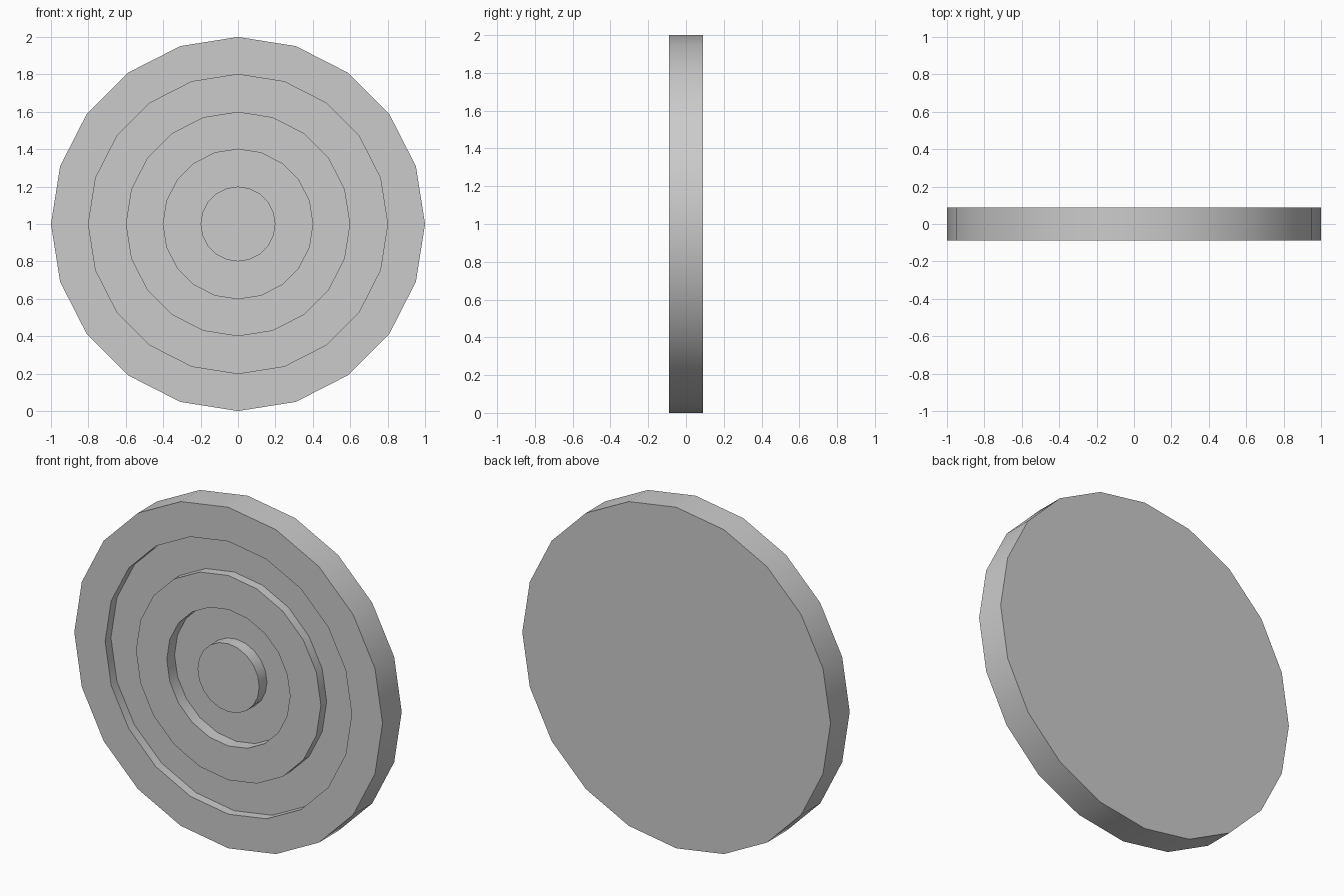
import bpy, bmesh, math

SIDES = 20
HALF = 0.089      # half the thickness
WIDE_GROOVE = 0.054
INNER_GROOVE = 0.072

cube = bpy.data.objects.get("Cube")
if cube:
    bpy.data.objects.remove(cube, do_unlink=True)

grey = bpy.data.materials.new("plain_grey")
grey.use_nodes = True
colour = (0.6, 0.6, 0.6, 1.0)
grey.diffuse_color = colour
grey.node_tree.nodes["Principled BSDF"].inputs["Base Color"].default_value = colour


def ring(bm, radius, y):
    """One polygon of vertices around the disc's axis."""
    return [bm.verts.new((radius * math.sin(a), y, 1 + radius * math.cos(a)))
            for a in (2 * math.pi * i / SIDES for i in range(SIDES))]


# Profile from the raised centre, over two grooves and the rim, to the back
front = -HALF
profile = [
    (0.2, front), (0.2, front + INNER_GROOVE),
    (0.4, front + INNER_GROOVE), (0.4, front),
    (0.6, front), (0.6, front + WIDE_GROOVE),
    (0.8, front + WIDE_GROOVE), (0.8, front),
    (1.0, front), (1.0, HALF),
]

bm = bmesh.new()
rings = [ring(bm, r, y) for r, y in profile]
for a, b in zip(rings, rings[1:]):
    for i in range(SIDES):
        j = (i + 1) % SIDES
        bm.faces.new((a[i], a[j], b[j], b[i]))

# Flat centre boss and flat back
bm.faces.new(rings[0])
bm.faces.new(rings[-1])
bmesh.ops.recalc_face_normals(bm, faces=bm.faces)

mesh = bpy.data.meshes.new("grooved_disc")
bm.to_mesh(mesh)
bm.free()
mesh.materials.append(grey)
disc = bpy.data.objects.new("grooved_disc", mesh)
bpy.context.collection.objects.link(disc)

# Smooth rim and groove walls, crisp edges
bpy.ops.object.select_all(action="DESELECT")
disc.select_set(True)
bpy.context.view_layer.objects.active = disc
bpy.ops.object.shade_smooth_by_angle(angle=math.radians(30))
